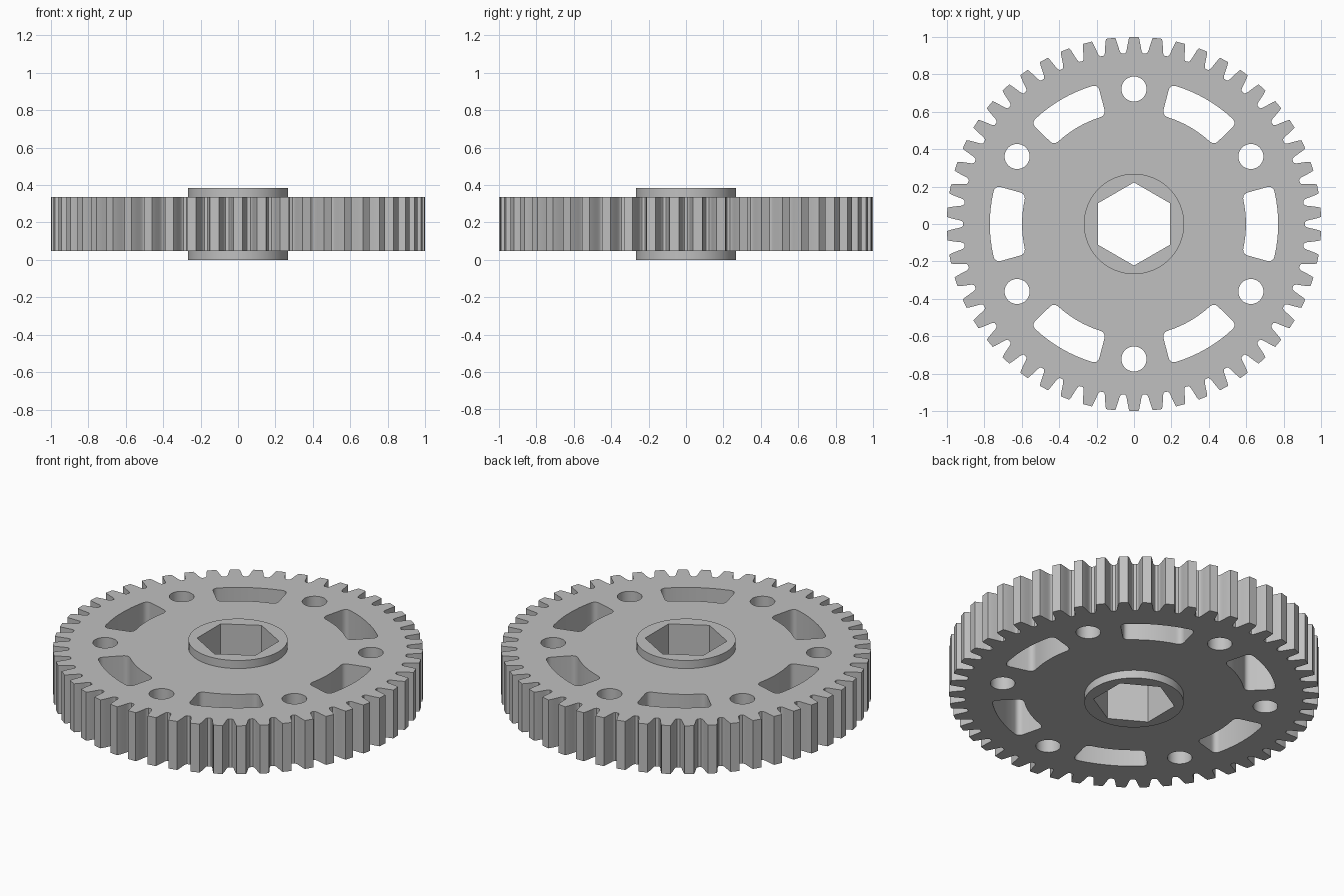
import bpy
import bmesh
from math import cos, sin, pi, radians

if "Cube" in bpy.data.objects:
    bpy.data.objects.remove(bpy.data.objects["Cube"])

TEETH = 50
HEIGHT, PLATE_LOW, PLATE_HIGH = 0.385, 0.048, 0.337
HUB_RADIUS, HEX_RADIUS = 0.268, 0.222


def polar(r, angle, centre=(0, 0)):
    return (centre[0] + r * cos(angle), centre[1] + r * sin(angle))


def circle(radius, count, centre=(0, 0), start=0.0):
    return [polar(radius, start + 2 * pi * i / count, centre) for i in range(count)]


def gear_outline():
    """Tapered teeth with rounded roots, one tooth centred on the y axis."""
    # (radius, half width) from the root gap up to the tip
    flank = [(0.913, 0.049), (0.918, 0.0435), (0.928, 0.0395),
             (0.945, 0.0365), (0.965, 0.033), (0.985, 0.029), (1.0, 0.0245)]
    tooth = [(r, -w / r) for r, w in flank] + [(r, w / r) for r, w in reversed(flank)]
    return [polar(r, a + pi / 2 + 2 * pi * i / TEETH)
            for i in range(TEETH) for r, a in tooth]


def slot_outline(turn, inner=0.598, outer=0.77, half=radians(15.5), c=0.035):
    """Sector-shaped window with rounded corners."""
    def half_edge(r, inward):
        pts = []
        for k in range(7):
            t = k / 6
            pts.append((r + inward * c * (1 - t) ** 2, half - t * t * c / r))
        end = pts[-1][1]
        return pts + [(r, end * f) for f in (0.75, 0.5, 0.25, 0)]

    def full_edge(r, inward):
        pts = half_edge(r, inward)
        return [(q, -a) for q, a in pts] + pts[-2::-1]

    loop = full_edge(outer, -1) + full_edge(inner, 1)[::-1]
    return [polar(r, a + turn) for r, a in loop]


bm = bmesh.new()


def ring(points, z):
    verts = [bm.verts.new((x, y, z)) for x, y in points]
    edges = [bm.edges.new((v, verts[i - 1])) for i, v in enumerate(verts)]
    return verts, edges


def wall(low, high):
    a, b = low[0], high[0]
    for i in range(len(a)):
        bm.faces.new((a[i - 1], a[i], b[i], b[i - 1]))


def cap(rings, up):
    edges = [e for r in rings for e in r[1]]
    bmesh.ops.triangle_fill(bm, edges=edges, use_beauty=True, normal=(0, 0, up))


# Toothed plate with six windows and six bolt holes
outlines = [gear_outline()]
for k in range(6):
    turn = k * pi / 3
    outlines.append(slot_outline(turn))
    outlines.append(circle(0.067, 32, polar(0.721, turn + pi / 6)))
low = [ring(o, PLATE_LOW) for o in outlines]
high = [ring(o, PLATE_HIGH) for o in outlines]
for a, b in zip(low, high):
    wall(a, b)

# Round hub standing proud on both sides, with a hexagonal bore
hub = circle(HUB_RADIUS, 64)
bore = circle(HEX_RADIUS, 6, start=pi / 2)
hub_rings = [ring(hub, z) for z in (0, PLATE_LOW, PLATE_HIGH, HEIGHT)]
bore_rings = [ring(bore, z) for z in (0, HEIGHT)]
wall(hub_rings[0], hub_rings[1])
wall(hub_rings[2], hub_rings[3])
wall(*bore_rings)

# Flat faces
cap(low + [hub_rings[1]], -1)
cap(high + [hub_rings[2]], 1)
cap([hub_rings[0], bore_rings[0]], -1)
cap([hub_rings[3], bore_rings[1]], 1)
bmesh.ops.recalc_face_normals(bm, faces=bm.faces[:])

mesh = bpy.data.meshes.new("spur_gear")
bm.to_mesh(mesh)
bm.free()
gear = bpy.data.objects.new("spur_gear", mesh)
bpy.context.collection.objects.link(gear)

# Single grey metal colour
grey = bpy.data.materials.new("grey_metal")
grey.use_nodes = True
colour = (0.53, 0.53, 0.53, 1)
grey.diffuse_color = colour
grey.node_tree.nodes["Principled BSDF"].inputs["Base Color"].default_value = colour
mesh.materials.append(grey)

bpy.ops.object.select_all(action="DESELECT")
gear.select_set(True)
bpy.context.view_layer.objects.active = gear
bpy.ops.object.shade_smooth_by_angle(angle=radians(30))
